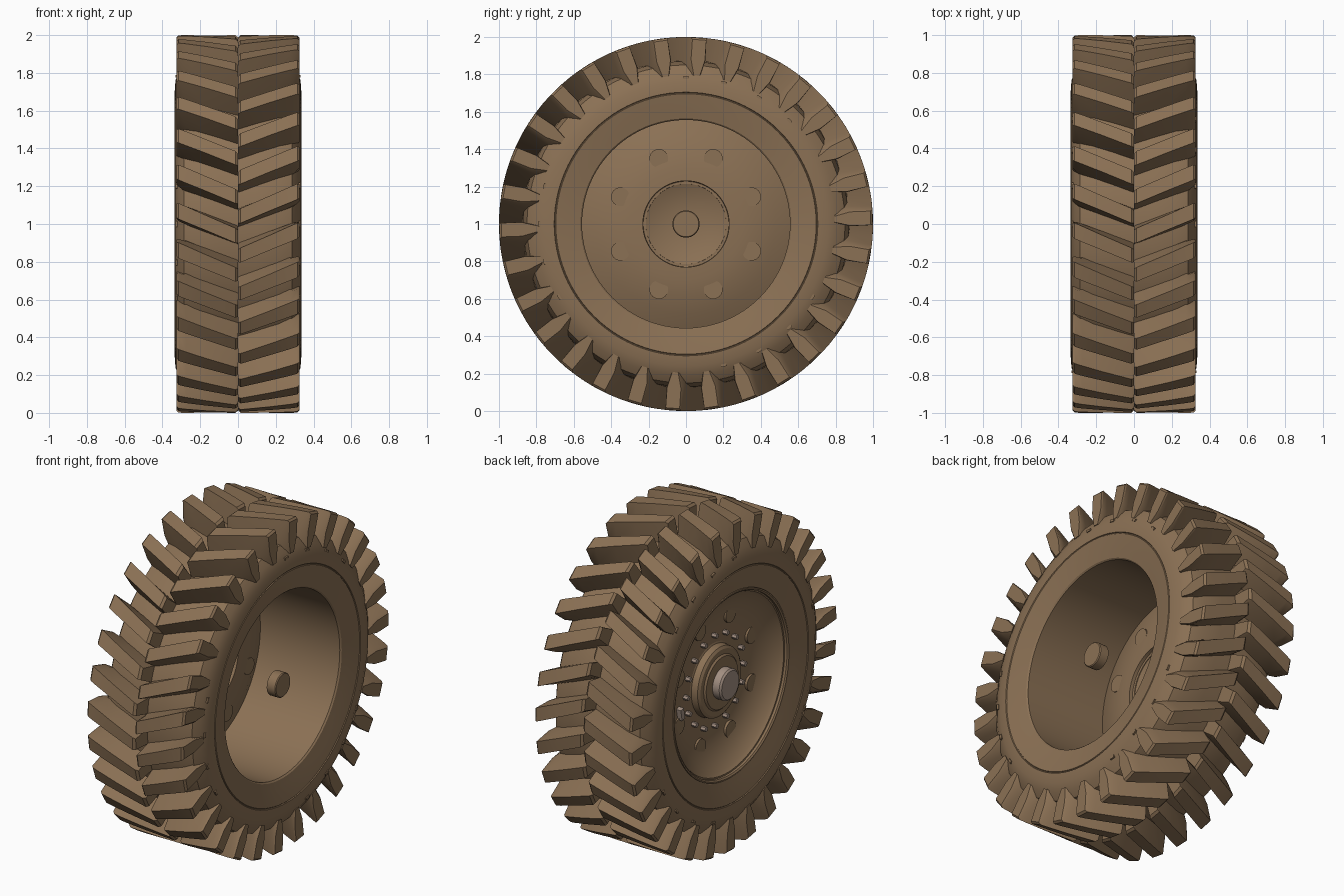
import bpy, bmesh, math
from mathutils import Matrix, Vector

if "Cube" in bpy.data.objects:
    bpy.data.objects.remove(bpy.data.objects["Cube"])

AXLE = Vector((0, 0, 1))


def material(name, rgb):
    m = bpy.data.materials.new(name)
    m.diffuse_color = (*rgb, 1)
    m.use_nodes = True
    m.node_tree.nodes["Principled BSDF"].inputs["Base Color"].default_value = m.diffuse_color
    return m


BROWN = material("earth_brown", (0.26, 0.165, 0.09))
STEEL = material("warm_grey", (0.37, 0.28, 0.225))


def polar(x, r, a):
    """Point on the wheel: a = 0 faces front, positive a goes up."""
    return AXLE + Vector((x, -r * math.cos(a), r * math.sin(a)))


def finish(name, bm, mat, angle=30):
    bmesh.ops.remove_doubles(bm, verts=bm.verts, dist=1e-5)
    bmesh.ops.recalc_face_normals(bm, faces=bm.faces)
    me = bpy.data.meshes.new(name)
    bm.to_mesh(me)
    bm.free()
    ob = bpy.data.objects.new(name, me)
    me.materials.append(mat)
    bpy.context.collection.objects.link(ob)
    bpy.ops.object.select_all(action='DESELECT')
    ob.select_set(True)
    bpy.context.view_layer.objects.active = ob
    bpy.ops.object.shade_smooth_by_angle(angle=math.radians(angle))
    return ob


def lathe(name, profile, mat, closed=False, steps=96):
    """Revolve (x, r) points around the axle."""
    bm = bmesh.new()
    rings = [[bm.verts.new(polar(x, r, 2 * math.pi * i / steps)) for x, r in profile]
             for i in range(steps)]
    n = len(profile)
    for i in range(steps):
        a, b = rings[i], rings[(i + 1) % steps]
        for j in range(n if closed else n - 1):
            k = (j + 1) % n
            bm.faces.new((a[j], a[k], b[k], b[j]))
    bmesh.ops.dissolve_degenerate(bm, dist=1e-6, edges=bm.edges)
    return finish(name, bm, mat)


def add_disc(bm, x0, x1, r, radius, a, sides=24):
    """Cylinder parallel to the axle, from x0 to x1."""
    m = Matrix.Translation(polar((x0 + x1) / 2, r, a)) @ Matrix.Rotation(math.pi / 2, 4, 'Y')
    bmesh.ops.create_cone(bm, cap_ends=True, segments=sides, radius1=radius,
                          radius2=radius, depth=abs(x1 - x0), matrix=m)


def add_box(bm, x, r, a, size):
    """Box with size (along axle, radial, tangential)."""
    m = (Matrix.Translation(polar(x, r, a)) @ Matrix.Rotation(math.pi - a, 4, 'X')
         @ Matrix.Diagonal((*size, 1)))
    bmesh.ops.create_cube(bm, size=1, matrix=m)


# Tyre body, with a fine groove on each sidewall and a plain barrel bore
half = [(0.298, 0.556), (0.306, 0.564), (0.314, 0.60), (0.324, 0.645), (0.334, 0.696),
        (0.330, 0.699), (0.330, 0.702), (0.335, 0.705), (0.331, 0.76),
        (0.312, 0.81), (0.285, 0.85), (0.22, 0.87), (0.10, 0.875)]
lathe("tyre_body", half + [(-x, r) for x, r in reversed(half)], BROWN, closed=True)

# Chevron tread lugs: two staggered rows of 30
LUGS = 30
PITCH = 2 * math.pi / LUGS
# |x|, (radius, half width) at base, flank and top
SECTIONS = [
    (0.000, (0.84, 0.058), (0.88, 0.053), (0.988, 0.034)),
    (0.014, (0.84, 0.060), (0.88, 0.055), (1.000, 0.039)),
    (0.170, (0.84, 0.060), (0.88, 0.055), (1.000, 0.040)),
    (0.275, (0.82, 0.055), (0.88, 0.055), (1.000, 0.042)),
    (0.314, (0.80, 0.028), (0.88, 0.050), (0.999, 0.042)),
    (0.325, (0.795, 0.020), (0.88, 0.042), (0.988, 0.038)),
]
for side, start, name in ((-1, -0.067, "left_lugs"), (1, PITCH / 2 - 0.067, "right_lugs")):
    bm = bmesh.new()
    for i in range(LUGS):
        rows = []
        for ax, *levels in SECTIONS:
            mid = start + i * PITCH + 0.43 * ax
            pts = [(r, -h) for r, h in levels] + [(r, h) for r, h in reversed(levels)]
            rows.append([bm.verts.new(polar(side * ax, r, mid + h)) for r, h in pts])
        for a, b in zip(rows, rows[1:]):
            for j in range(6):
                k = (j + 1) % 6
                bm.faces.new((a[j], a[k], b[k], b[j]))
        bm.faces.new(rows[0])
        bm.faces.new(rows[-1])
    finish(name, bm, BROWN, 25)

# Small sidewall marks: three groups of four on each side
bm = bmesh.new()
for side in (-1, 1):
    for group in range(3):
        for k in range(4):
            a = math.pi - math.radians(45 + 120 * group + 15 * k)
            add_box(bm, side * 0.321, 0.782, a, (0.018, 0.014, 0.03))
finish("sidewall_marks", bm, BROWN)

# Wheel disc, dished inwards with a raised centre flange
lathe("wheel_disc", [
    (-0.225, 0), (-0.222, 0.08), (-0.205, 0.17), (-0.18, 0.229), (-0.16, 0.231),
    (-0.163, 0.30), (-0.175, 0.38), (-0.205, 0.48), (-0.24, 0.56), (-0.290, 0.56),
    (-0.285, 0.535), (-0.265, 0.52), (-0.222, 0.45), (-0.192, 0.38), (-0.182, 0.30),
    (-0.182, 0.215), (-0.225, 0.21), (-0.235, 0.195), (-0.235, 0.165),
    (-0.245, 0.155), (-0.245, 0)], BROWN)

# Rim lip seated in the outer side of the bore
lathe("rim_lip", [(-0.27, 0.56), (-0.27, 0.543), (-0.302, 0.543), (-0.309, 0.552),
                  (-0.309, 0.56)], BROWN, closed=True)

# Eight round bosses, nearly flush with the disc
bm = bmesh.new()
for i in range(8):
    add_disc(bm, -0.202, -0.170, 0.38, 0.05, math.radians(22.5 + 45 * i))
finish("disc_bosses", bm, BROWN)

# Bolt circle and balance weight
bm = bmesh.new()
for i in range(16):
    add_disc(bm, -0.212, -0.175, 0.275, 0.015, 2 * math.pi * i / 16, 6)
finish("bolts", bm, STEEL)
bm = bmesh.new()
add_box(bm, -0.2, 0.35, math.pi + 0.2, (0.04, 0.03, 0.07))
finish("balance_weight", bm, STEEL)

# Hub cap on the outer side, axle stub on the inner side
lathe("hub_cap", [(-0.23, 0), (-0.23, 0.094), (-0.29, 0.094), (-0.30, 0.084),
                  (-0.30, 0)], STEEL, steps=48)
lathe("axle_stub", [(0.245, 0), (0.245, 0.073), (0.300, 0.073), (0.305, 0.068),
                    (0.305, 0)], BROWN, steps=48)
